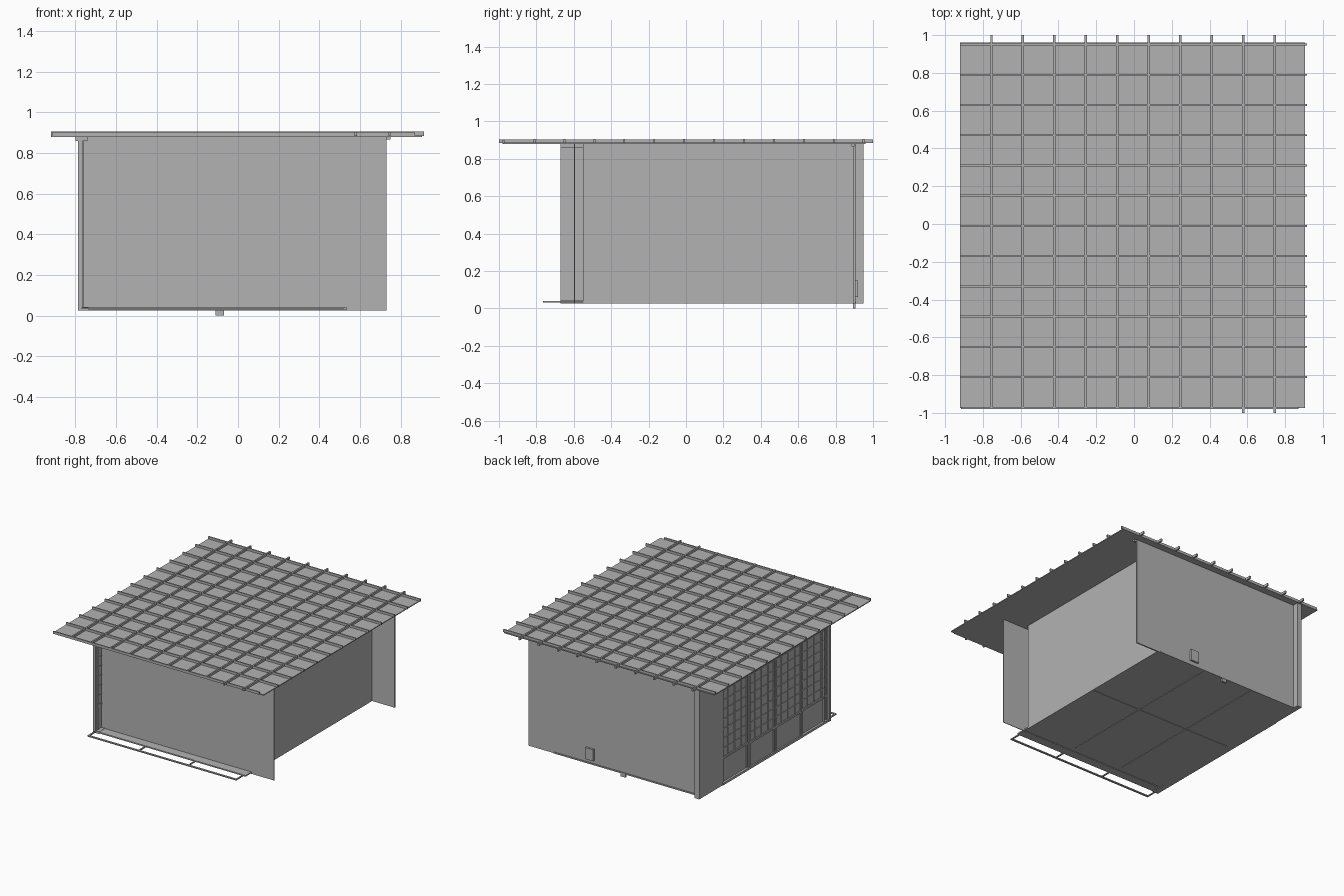
import bpy
import bmesh
from mathutils import Vector

cube = bpy.data.objects.get("Cube")
if cube:
    bpy.data.objects.remove(cube, do_unlink=True)

grey = bpy.data.materials.new("plain grey")
grey.use_nodes = True
grey.diffuse_color = (0.45, 0.45, 0.45, 1)
grey.node_tree.nodes["Principled BSDF"].inputs["Base Color"].default_value = (0.45, 0.45, 0.45, 1)


def boxes(name, spans):
    """One object made of boxes, each given as (x range, y range, z range)."""
    bm = bmesh.new()
    for span in spans:
        low, high = Vector([s[0] for s in span]), Vector([s[1] for s in span])
        verts = bmesh.ops.create_cube(bm, size=1)["verts"]
        bmesh.ops.scale(bm, vec=high - low, verts=verts)
        bmesh.ops.translate(bm, vec=(low + high) / 2, verts=verts)
    mesh = bpy.data.meshes.new(name)
    bm.to_mesh(mesh)
    bm.free()
    mesh.materials.append(grey)
    obj = bpy.data.objects.new(name, mesh)
    bpy.context.scene.collection.objects.link(obj)
    return obj


def around(centre, width):
    return (centre - width / 2, centre + width / 2)


LEFT, RIGHT, FRONT, BACK = -0.78, 0.535, -0.67, 0.9
BASE, TOP = 0.025, 0.88

# Ceiling board with battens laid across it both ways
boxes("ceiling_board", [((-0.92, 0.905), (-0.975, 0.96), (TOP, 0.887))])
long_battens = [-0.755 + 0.1667 * i for i in range(10)]
boxes("long_battens", [(around(x, 0.012), (-1 if i > 7 else -0.98, 1), (0.883, 0.903))
                       for i, x in enumerate(long_battens)])
boxes("cross_battens", [((-0.92, 0.915), around(0.95 - 0.16 * i, 0.01), (0.885, 0.905))
                        for i in range(12)])
boxes("front_edge_batten", [((-0.915, 0.87), (-0.98, -0.97), (TOP, 0.9))])

# Plain walls
boxes("front_wall", [((LEFT, 0.73), around(-0.595, 0.005), (BASE, TOP))])
boxes("right_wall", [((RIGHT - 0.005, RIGHT), (-0.55, BACK), (BASE, TOP))])
boxes("back_wall", [((LEFT, 0.73), (0.895, 0.905), (BASE, TOP))])
boxes("left_end_wall", [((LEFT, -0.74), (0.905, 0.95), (BASE, TOP)),
                        ((LEFT, -0.765), (0.66, 0.92), (BASE, TOP))])

# Floor mats, three by two, with narrow joints
mat_x, mat_y = (RIGHT - LEFT) / 3, (BACK + 0.55) / 2
boxes("floor_mats", [((LEFT + i * mat_x + 0.002, LEFT + (i + 1) * mat_x - 0.002),
                      (-0.55 + j * mat_y + 0.002, -0.55 + (j + 1) * mat_y - 0.002),
                      (BASE, 0.035)) for i in range(3) for j in range(2)])
boxes("floor_backing", [((LEFT, RIGHT), (-0.55, BACK), (0.03, 0.034))])

# Porch slab and the open rail in front of it
boxes("porch_slab", [((LEFT, RIGHT), (FRONT, -0.55), (0.03, 0.04))])
boxes("porch_rail", [((-0.77, 0.52), (-0.765, -0.75), (0.032, 0.04))]
      + [(around(x, 0.01), (-0.755, FRONT), (0.032, 0.04)) for x in (-0.765, -0.33, 0.1, 0.515)])

# Sliding lattice screens along the left side, alternating between two tracks
edges = [0.66, 0.335, 0.01, -0.32, -0.65]
for i in range(4):
    y1, y0 = edges[i], edges[i + 1]
    x = -0.768 if i in (0, 3) else -0.774
    low, high = 0.23, 0.83
    bars = [((x, x + 0.004), (y0, y1), (0.04, 0.86))]
    face = (x - 0.007, x + 0.008)
    bars += [(face, around(y, 0.016), (0.04, 0.86)) for y in (y0 + 0.01, y1 - 0.01)]
    bars += [(face, (y0, y1), around(z, 0.016)) for z in (low, high)]
    thin = (x - 0.005, x + 0.007)
    bars += [(thin, around(y0 + (y1 - y0) * k / 4, 0.006), (low, high)) for k in range(1, 4)]
    bars += [(thin, (y0, y1), around(low + (high - low) * k / 8, 0.006)) for k in range(1, 8)]
    boxes(f"lattice_screen_{i + 1}", bars)

# Timber around the screens
boxes("screen_lintel", [((-0.8, -0.74), (FRONT, 0.66), (0.86, TOP))])
boxes("screen_sill", [((-0.785, -0.735), (FRONT, 0.66), (BASE, 0.042))])
boxes("corner_post", [((-0.787, -0.765), (FRONT, -0.65), (BASE, TOP))])

# Back wall fittings
boxes("back_top_rail", [((LEFT, 0.75), (0.885, 0.9), (0.866, TOP))])
boxes("back_baseboard", [((-0.74, 0.51), (0.905, 0.91), (BASE, 0.035))])
boxes("wall_box", [(around(0.196, 0.07), (0.905, 0.92), (0.06, 0.15))])
boxes("floor_peg", [(around(-0.09, 0.04), around(0.9, 0.015), (0, 0.03))])
